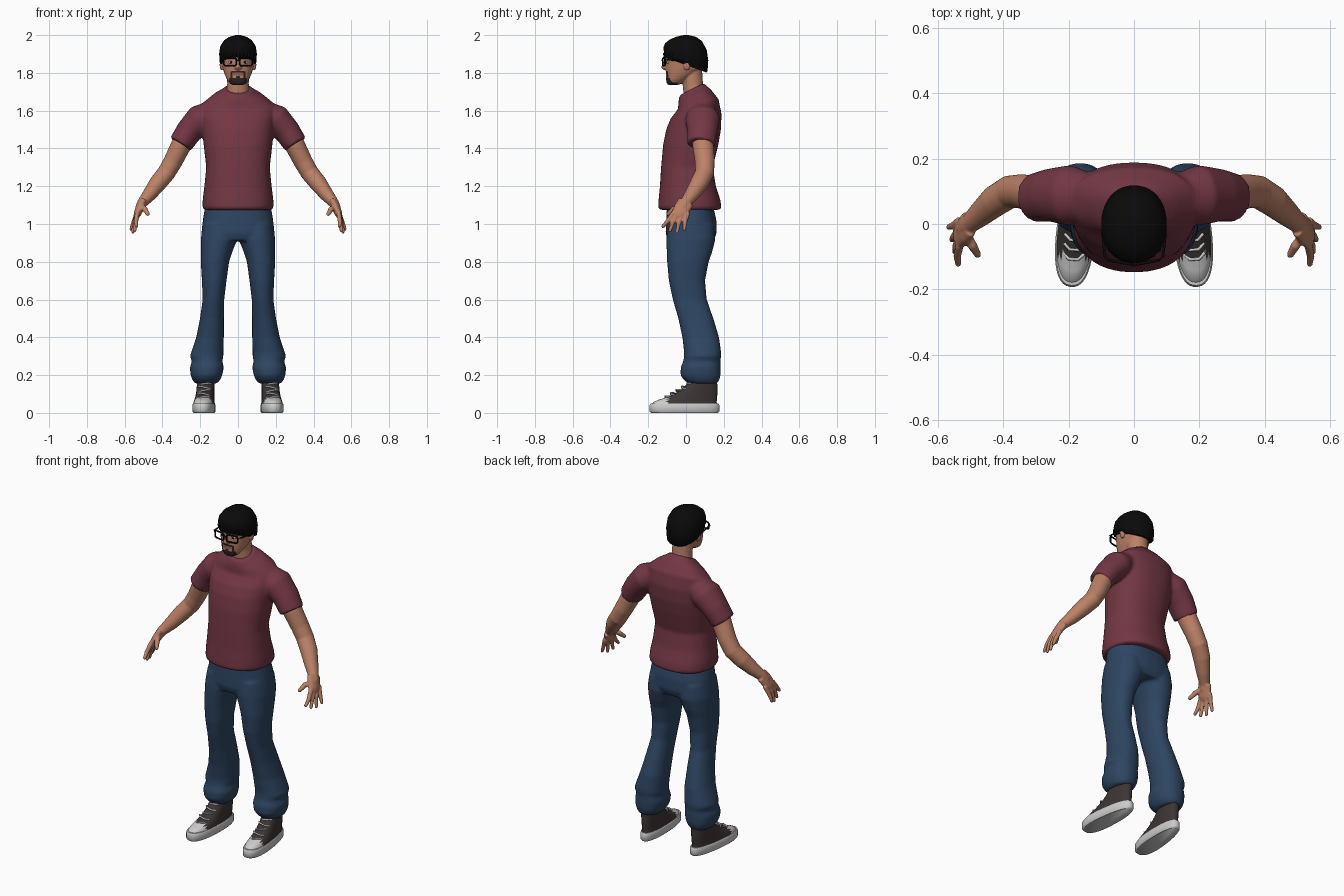
import bpy, bmesh
from math import sin, cos, pi, copysign
from mathutils import Vector

cube = bpy.data.objects.get("Cube")
if cube:
    bpy.data.objects.remove(cube, do_unlink=True)


def material(name, colour):
    m = bpy.data.materials.new(name)
    m.use_nodes = True
    m.diffuse_color = (*colour, 1)
    node = m.node_tree.nodes["Principled BSDF"]
    node.inputs["Base Color"].default_value = (*colour, 1)
    node.inputs["Roughness"].default_value = 0.8
    return m


skin = material("skin", (.5, .22, .135))
maroon = material("maroon cloth", (.17, .038, .058))
denim = material("blue denim", (.027, .06, .122))
black = material("black", (.003, .003, .003))
beard = material("beard", (.025, .018, .015))
lips = material("lips", (.34, .11, .085))
canvas = material("dark canvas", (.045, .036, .035))
rubber = material("white rubber", (.6, .6, .6))
eye_white = material("eye white", (.7, .66, .62))


def skin_rings(bm, rings):
    """Join rings of points into a closed tube."""
    loops = [[bm.verts.new(p) for p in ring] for ring in rings]
    n = len(loops[0])
    for a, b in zip(loops, loops[1:]):
        for i in range(n):
            j = (i + 1) % n
            bm.faces.new((a[i], a[j], b[j], b[i]))
    bm.faces.new(loops[0][::-1])
    bm.faces.new(loops[-1])


def oval(power, n):
    for i in range(n):
        c, s = cos(2 * pi * i / n), sin(2 * pi * i / n)
        yield (copysign(abs(c) ** (2 / power), c), copysign(abs(s) ** (2 / power), s))


def loft(bm, rings, side=1, power=2, taper=0, n=40):
    """Stack ovals; each ring is z, cx, cy, rx, ry and an optional tilt."""
    out = []
    for z, cx, cy, rx, ry, *tilt in rings:
        slope = tilt[0] if tilt else 0
        out.append([(side * cx + rx * u * (1 - taper * v), cy + ry * v, z + slope * ry * v)
                    for u, v in oval(power, n)])
    skin_rings(bm, out)


def tube(bm, points, radii, side=1, squash=1, n=16):
    """Sweep a circle, widened along y by squash, through the points."""
    pts = [Vector((side * x, y, z)) for x, y, z in points]
    out = []
    for i, p in enumerate(pts):
        d = (pts[min(i + 1, len(pts) - 1)] - pts[max(i - 1, 0)]).normalized()
        ref = Vector((0, 1, 0)) if abs(d.y) < .8 else Vector((1, 0, 0))
        v = (ref - d * ref.dot(d)).normalized()
        u = d.cross(v)
        out.append([p + radii[i] * (u * a + v * b * squash) for a, b in oval(2, n)])
    skin_rings(bm, out)


def ball(bm, centre, size):
    made = bmesh.ops.create_uvsphere(bm, u_segments=20, v_segments=12, radius=1)["verts"]
    bmesh.ops.scale(bm, vec=size, verts=made)
    bmesh.ops.translate(bm, vec=centre, verts=made)


def finish(name, bm, mats, voxel=0, smooth=4, rule=None):
    bmesh.ops.recalc_face_normals(bm, faces=bm.faces)
    me = bpy.data.meshes.new(name)
    bm.to_mesh(me)
    bm.free()
    ob = bpy.data.objects.new(name, me)
    bpy.context.collection.objects.link(ob)
    if voxel:
        # Fuse the overlapping volumes into one soft surface
        r = ob.modifiers.new("fuse", "REMESH")
        r.mode, r.voxel_size = "VOXEL", voxel
        s = ob.modifiers.new("soften", "SMOOTH")
        s.iterations = smooth
        bpy.context.view_layer.update()
        baked = bpy.data.meshes.new_from_object(
            ob.evaluated_get(bpy.context.evaluated_depsgraph_get()))
        ob.modifiers.clear()
        ob.data = baked
    ob.data.materials.clear()
    for m in mats:
        ob.data.materials.append(m)
    for p in ob.data.polygons:
        p.material_index = rule(p.center) if rule else 0
    bpy.ops.object.select_all(action="DESELECT")
    ob.select_set(True)
    bpy.context.view_layer.objects.active = ob
    bpy.ops.object.shade_smooth_by_angle(angle=.9)
    return ob


# Shirt: torso and sleeves
bm = bmesh.new()
loft(bm, [(1.075, 0, .02, .18, .16), (1.09, 0, .02, .188, .168), (1.13, 0, .018, .187, .163),
          (1.2, 0, .01, .178, .148), (1.3, 0, .005, .168, .137), (1.42, 0, .025, .182, .146),
          (1.5, 0, .04, .19, .145), (1.57, 0, .053, .195, .135, .1), (1.635, 0, .065, .19, .107, .25),
          (1.68, 0, .045, .13, .085, .4), (1.705, 0, .032, .08, .068, .5),
          (1.715, 0, .032, .074, .064, .5)], power=2.3, n=56)
for side in (1, -1):
    tube(bm, [(.12, .08, 1.6), (.2, .088, 1.555), (.26, .088, 1.49), (.305, .08, 1.422)],
         [.06, .08, .07, .064], side, 1.15, 32)
finish("shirt", bm, [maroon], .009)

# Trousers: pelvis and flared, bunched legs
bm = bmesh.new()
loft(bm, [(1.11, 0, .02, .172, .12), (1.02, 0, .028, .186, .133),
          (.95, 0, .027, .194, .135), (.91, 0, .025, .18, .12)], power=2.3, n=56)
for side in (1, -1):
    loft(bm, [(1.0, .1, .027, .085, .12), (.92, .1, .026, .097, .13), (.85, .114, .018, .083, .12),
              (.8, .122, .01, .075, .11), (.7, .126, .005, .065, .096), (.6, .13, .02, .057, .09),
              (.5, .138, .052, .063, .093), (.4, .148, .078, .073, .097), (.32, .163, .088, .085, .098),
              (.3, .166, .088, .089, .098), (.275, .163, .084, .08, .098), (.24, .165, .078, .09, .106),
              (.2, .167, .077, .084, .106), (.175, .168, .082, .074, .095),
              (.155, .17, .09, .058, .074)], side, 2.2)
finish("trousers", bm, [denim], .009)

# Arms and hands
bm = bmesh.new()
for side in (1, -1):
    tube(bm, [(.25, .085, 1.5), (.3, .09, 1.42), (.345, .1, 1.33), (.38, .098, 1.27),
              (.425, .07, 1.215), (.47, .03, 1.155), (.508, -.004, 1.11), (.52, -.02, 1.085)],
         [.05, .054, .05, .048, .046, .037, .027, .025], side, 1.05, 24)
    tube(bm, [(.505, 0, 1.115), (.52, -.02, 1.085), (.532, -.036, 1.055), (.54, -.04, 1.035)],
         [.022, .022, .02, .014], side, 2, 20)
    for i, tip_z in enumerate((.985, .962, .956, .97)):
        y, tip_y, x = -.075 + .025 * i, -.124 + .038 * i, .537 + .01 * i
        tube(bm, [(.533, y + .01, 1.06), (.54 + .004 * i, (y + tip_y) / 2, 1.012),
                  (x, tip_y, tip_z), (x, tip_y, tip_z - .006)],
             [.013, .012, .009, .005], side, n=12)
    tube(bm, [(.515, -.02, 1.1), (.494, -.065, 1.08), (.477, -.095, 1.052), (.475, -.1, 1.045)],
         [.017, .015, .011, .006], side, n=12)
finish("arms", bm, [skin], .005, 2)

# Head, neck, nose and ears, with lips and beard as coloured faces
def face_rule(c):
    if c.y > -.045 or c.z > 1.812:
        return 0
    x = abs(c.x)
    if 1.788 < c.z < 1.8 and x < .027 and c.y < -.07:
        return 2
    moustache = 1.802 < c.z < 1.811 and x < .036
    chin = c.z < 1.774 and x < .046
    corners = .03 < x < .04 and c.z < 1.808
    patch = x < .01 and c.z < 1.784
    return 1 if moustache or chin or corners or patch else 0


bm = bmesh.new()
loft(bm, [(1.735, 0, -.068, .026, .024), (1.745, 0, -.06, .044, .042), (1.765, 0, -.046, .058, .06),
          (1.79, 0, -.028, .07, .078), (1.82, 0, -.012, .079, .095), (1.87, 0, 0, .087, .108),
          (1.91, 0, 0, .088, .108), (1.95, 0, .003, .072, .088), (1.975, 0, .003, .04, .05)], power=2.2)
loft(bm, [(1.62, 0, .06, .068, .06), (1.68, 0, .045, .062, .057),
          (1.74, 0, .036, .057, .054), (1.82, 0, .025, .058, .06)])
tube(bm, [(0, -.1, 1.878), (0, -.112, 1.85), (0, -.118, 1.832), (0, -.108, 1.82)],
     [.008, .011, .014, .012])
for side in (1, -1):
    ball(bm, (side * .012, -.106, 1.828), (.01, .011, .008))
    ball(bm, (side * .087, .005, 1.843), (.01, .019, .03))
ball(bm, (0, -.096, 1.794), (.026, .012, .009))
finish("head", bm, [skin, beard, lips], .0035, 3, face_rule)

# Hair cap, sloping down to the nape
bm = bmesh.new()
loft(bm, [(1.842, 0, 0, .09, .107, -.37), (1.85, 0, 0, .096, .114, -.37),
          (1.9, 0, -.001, .1, .119, -.28), (1.94, 0, -.001, .094, .11, -.15),
          (1.972, 0, -.001, .074, .086, -.05), (1.99, 0, 0, .047, .055), (2.0, 0, 0, .012, .014)],
     power=2.15)
# Uneven strands along the fringe
for i in range(-4, 5):
    x = i * .018
    y = -.112 * (1 - (x / .1) ** 2) ** .5
    tube(bm, [(x, y, 1.905), (x + .003, y, 1.886), (x + .006, y, 1.872 + .004 * (i % 3))],
         [.009, .008, .002], n=8)
finish("hair", bm, [black])

# Eyes and pupils
white, pupil, frame = bmesh.new(), bmesh.new(), bmesh.new()
for side in (1, -1):
    ball(white, (side * .037, -.094, 1.856), (.014, .008, .007))
    ball(pupil, (side * .037, -.1, 1.856), (.006, .004, .006))
    # Glasses rim and temple
    rim = [(.042 + .033 * u, -.123 + .012 * (u + 1) / 2, 1.858 + .021 * v) for u, v in oval(5, 28)]
    tube(frame, rim + rim[:2], [.0045] * len(rim + rim[:2]), side, n=8)
    tube(frame, [(.075, -.112, 1.87), (.088, -.1, 1.87), (.095, -.04, 1.866), (.094, .01, 1.857)],
         [.005, .0045, .004, .004], side, n=8)
tube(frame, [(-.013, -.122, 1.864), (0, -.126, 1.867), (.013, -.122, 1.864)], [.004] * 3, n=8)
finish("eyes", white, [eye_white])
finish("pupils", pupil, [black])
finish("glasses", frame, [black])

# High-top shoes
for side, word in ((1, "left"), (-1, "right")):
    sole, upper, lace = bmesh.new(), bmesh.new(), bmesh.new()
    loft(sole, [(0, 0, -.008, .052, .178), (.008, 0, -.008, .058, .185),
                (.042, 0, -.008, .058, .185), (.05, 0, -.008, .054, .18)], power=2.4, taper=.14)
    loft(upper, [(.04, 0, -.01, .055, .176), (.058, 0, -.005, .053, .168), (.07, 0, .01, .051, .154),
                 (.082, 0, .03, .049, .135), (.105, 0, .056, .047, .111), (.13, 0, .075, .046, .092),
                 (.175, 0, .095, .045, .07)], power=2.3, taper=.1, n=48)
    for i in range(5):
        y, z, lean = -.108 + .029 * i, .085 + .017 * i, .006 * (-1) ** i
        tube(lace, [(-.032, y + .018, z - lean - .004), (-.014, y, z - lean / 2),
                    (.014, y, z + lean / 2), (.032, y + .018, z + lean - .004)],
             [.005] * 4, n=8)
    for ob in (finish(word + "_sole", sole, [rubber]),
               finish(word + "_upper", upper, [canvas, rubber],
                      rule=lambda c: 1 if c.y < -.1 and c.z < .08 else 0),
               finish(word + "_laces", lace, [rubber])):
        ob.location.x = side * .177
        ob.rotation_euler.z = side * .08
